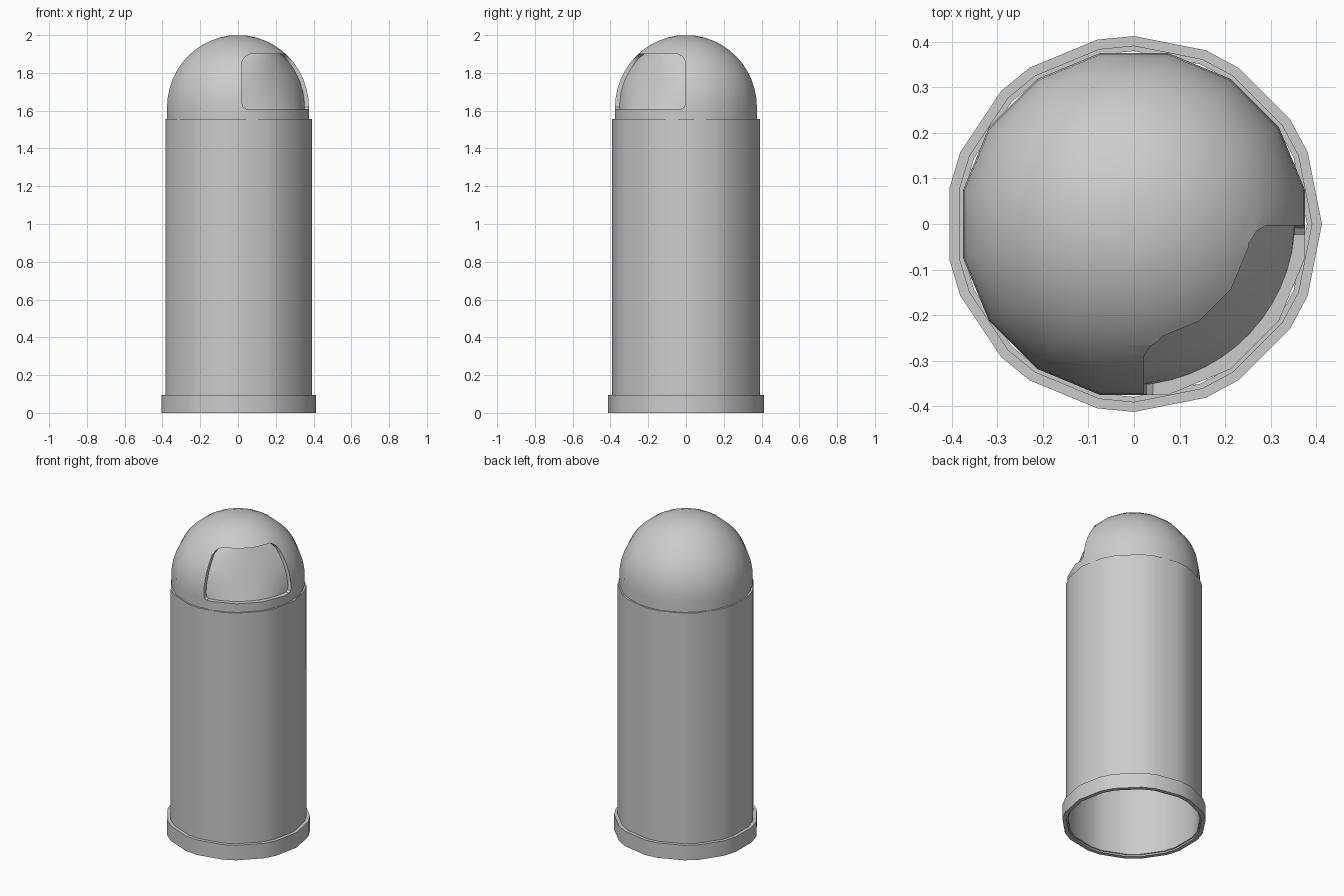
import bpy, bmesh, math

if "Cube" in bpy.data.objects:
    bpy.data.objects.remove(bpy.data.objects["Cube"])

grey = bpy.data.materials.new("painted grey metal")
grey.use_nodes = True
COLOUR = (0.6, 0.6, 0.6, 1)
grey.diffuse_color = COLOUR
grey.node_tree.nodes["Principled BSDF"].inputs["Base Color"].default_value = COLOUR


def loft(name, rings, caps=True, loop=False):
    """Bridge equal-length rings of points; cap the ends or close into a tube."""
    bm = bmesh.new()
    rows = [[bm.verts.new(p) for p in ring] for ring in rings]
    n = len(rows[0])
    pairs = list(zip(rows, rows[1:])) + ([(rows[-1], rows[0])] if loop else [])
    for a, b in pairs:
        for i in range(n):
            j = (i + 1) % n
            bm.faces.new((a[i], a[j], b[j], b[i]))
    if caps:
        bm.faces.new(rows[0])
        bm.faces.new(rows[-1])
    bmesh.ops.recalc_face_normals(bm, faces=bm.faces)
    mesh = bpy.data.meshes.new(name)
    bm.to_mesh(mesh)
    bm.free()
    mesh.materials.append(grey)
    obj = bpy.data.objects.new(name, mesh)
    bpy.context.collection.objects.link(obj)
    return obj


def circle(radius, z, angles):
    return [(radius * math.cos(a), radius * math.sin(a), z) for a in angles]


def smooth(obj, degrees=35):
    bpy.ops.object.select_all(action="DESELECT")
    obj.select_set(True)
    bpy.context.view_layer.objects.active = obj
    bpy.ops.object.shade_smooth_by_angle(angle=math.radians(degrees))


# Body and foot: 32 steps with every third one skipped
STEP = math.tau / 32
body_angles = [i * STEP for i in range(32) if i % 3 != 1]


def tube(name, outer, inner, bottom, top):
    rings = [circle(r, z, body_angles) for r, z in
             ((outer, bottom), (outer, top), (inner, top), (inner, bottom))]
    smooth(loft(name, rings, caps=False, loop=True))


tube("can_body", 0.392, 0.38, 0.01, 1.555)
tube("foot_ring", 0.413, 0.388, 0, 0.095)

# Domed lid
R, CENTRE, BASE = 0.383, 1.617, 1.54
dome_angles = [(2 * i + 1) * STEP for i in range(16)]
rings = [circle(R, BASE, dome_angles)]
ROWS = 12
for k in range(ROWS):
    a = k / ROWS * math.pi / 2
    rings.append(circle(R * math.cos(a), CENTRE + R * math.sin(a), dome_angles))
dome = loft("domed_lid", rings)

# Cutter for the corner-facing opening, its inner side forming the flap
LOW, HIGH = 1.61, 1.9
levels = [(LOW, 0.02), (1.62, 0.006), (1.64, 0), (1.7, 0), (1.76, 0),
          (1.82, 0), (1.86, 0), (1.885, 0.014), (HIGH, 0.04)]
COLUMNS = 12
sections = []
for z, corner in levels:
    x0, y0 = 0.022 + corner, 0.003 + corner
    t = (z - LOW) / (HIGH - LOW)
    middle = 0.35 + (0.235 - 0.35) * t
    shell = math.sqrt(R * R - max(z - CENTRE, 0) ** 2) - 0.03
    start, end = -math.acos(x0 / shell), -math.asin(y0 / shell)
    section = []
    for c in range(COLUMNS + 1):
        s = c / COLUMNS
        r = middle + (shell - middle) * (2 * s - 1) ** 2
        a = start + (end - start) * s
        section.append((max(r * math.cos(a), x0), min(r * math.sin(a), -y0), z))
    section += [(0.6, -y0, z), (0.6, -0.6, z), (x0, -0.6, z)]
    sections.append(section)
cutter = loft("opening_cutter", sections)

# Cut the opening, then open the underside of the lid
cut = dome.modifiers.new("opening", "BOOLEAN")
cut.operation = "DIFFERENCE"
cut.solver = "EXACT"
cut.object = cutter
bpy.context.view_layer.objects.active = dome
bpy.ops.object.modifier_apply(modifier=cut.name)
bpy.data.objects.remove(cutter)

bm = bmesh.new()
bm.from_mesh(dome.data)
under = [f for f in bm.faces if all(v.co.z < BASE + 0.001 for v in f.verts)]
bmesh.ops.delete(bm, geom=under, context="FACES")
bm.to_mesh(dome.data)
bm.free()
smooth(dome)
